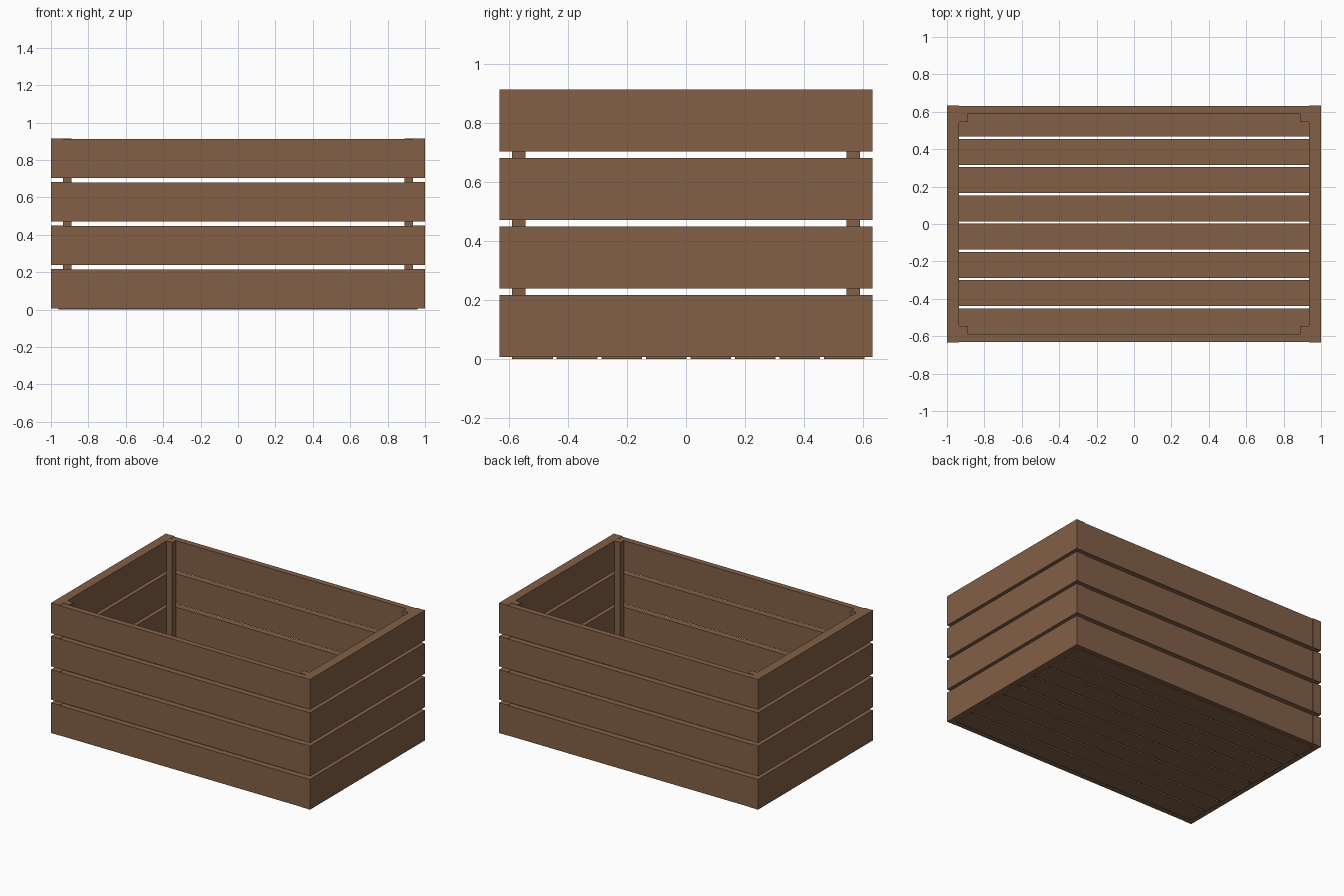
import bpy

if "Cube" in bpy.data.objects:
    bpy.data.objects.remove(bpy.data.objects["Cube"])

# One wood colour
wood = bpy.data.materials.new("brown wood")
wood.diffuse_color = (0.223, 0.117, 0.061, 1)
wood.use_nodes = True
wood.node_tree.nodes["Principled BSDF"].inputs["Base Color"].default_value = wood.diffuse_color


def board(name, x, y, z):
    """Box given by its (min, max) range on each axis."""
    verts = [(a, b, c) for a in x for b in y for c in z]
    faces = [(0, 1, 3, 2), (4, 6, 7, 5), (0, 4, 5, 1),
             (2, 3, 7, 6), (0, 2, 6, 4), (1, 5, 7, 3)]
    mesh = bpy.data.meshes.new(name)
    mesh.from_pydata(verts, [], faces)
    mesh.materials.append(wood)
    obj = bpy.data.objects.new(name, mesh)
    bpy.context.collection.objects.link(obj)
    return obj


def span(sign, inner, outer):
    return tuple(sorted((sign * inner, sign * outer)))


X, Y = 1.0, 0.633          # outer half sizes
XI, YI = 0.935, 0.59       # inner half sizes
POST = 0.045

# Wall slats: four rows on each side
for row in range(4):
    z0 = 0.006 + row * 0.2325
    for s, end, side in ((-1, "left", "front"), (1, "right", "back")):
        board(f"{end}_slat_{row + 1}", span(s, XI, X), (-Y, Y), (z0, z0 + 0.211))
        board(f"{side}_slat_{row + 1}", (-XI, XI), span(s, YI, Y - 0.002),
              (z0, z0 + 0.208))

# Corner posts inside the walls
for sx in (-1, 1):
    for sy in (-1, 1):
        name = f"{'back' if sy > 0 else 'front'}_{'right' if sx > 0 else 'left'}_post"
        board(name, span(sx, XI - POST, XI), span(sy, YI - POST, YI), (0.01, 0.9145))

# Floor slats
for i in range(8):
    yc = 0.008 + (i - 3.5) * 0.151
    board(f"floor_slat_{i + 1}", (-0.96, 0.96), (yc - 0.069, yc + 0.069), (0, 0.045))
